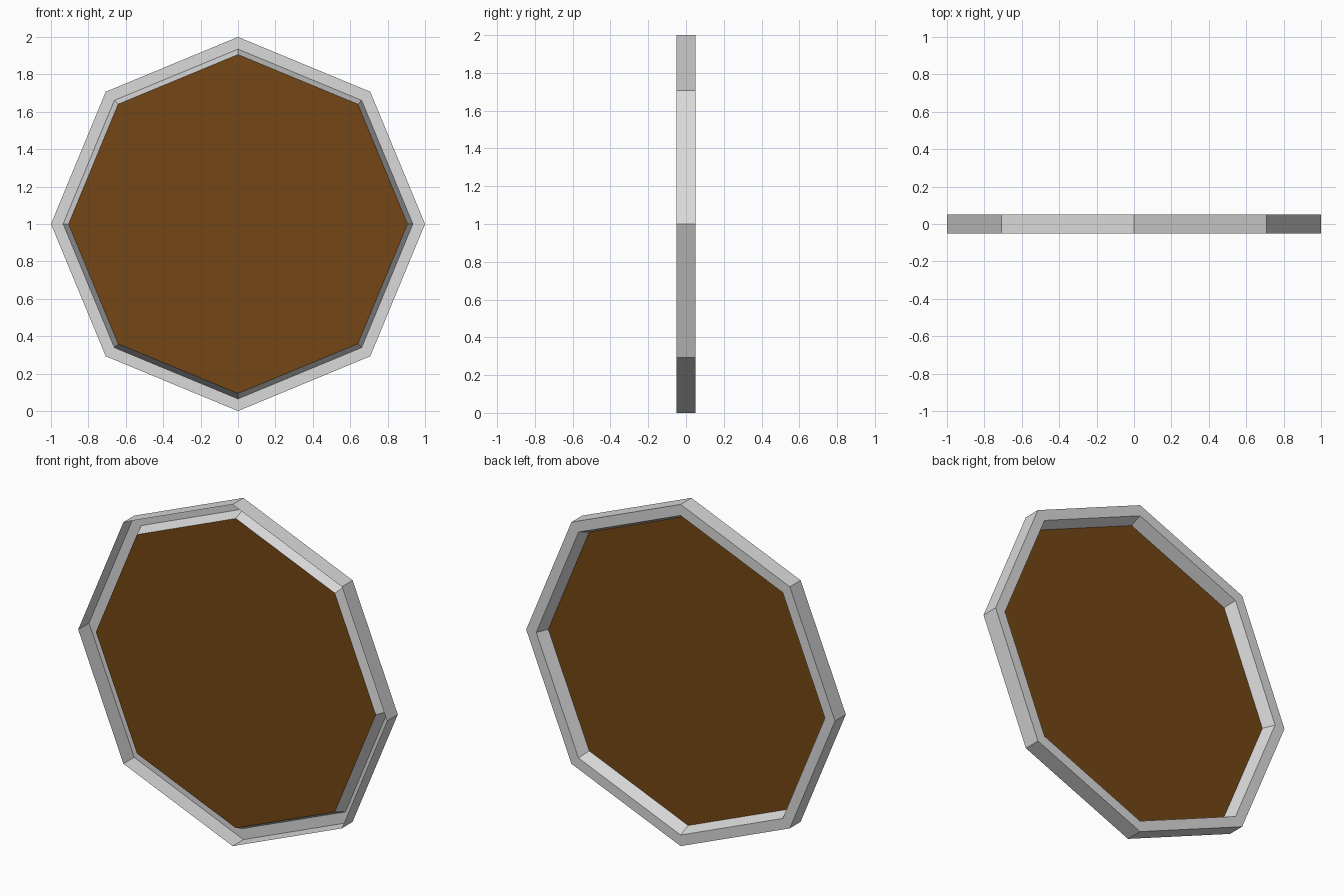
import bpy, bmesh, math

if "Cube" in bpy.data.objects:
    bpy.data.objects.remove(bpy.data.objects["Cube"])

SIDES, CENTRE_Z = 8, 1.0

def material(name, rgb):
    m = bpy.data.materials.new(name)
    m.diffuse_color = (*rgb, 1.0)
    m.use_nodes = True
    m.node_tree.nodes["Principled BSDF"].inputs["Base Color"].default_value = m.diffuse_color
    return m

def ring(bm, r, y):
    """Octagon of vertices in the xz plane, one corner pointing up."""
    return [bm.verts.new((r * math.cos(math.tau * i / SIDES), y,
                          CENTRE_Z + r * math.sin(math.tau * i / SIDES)))
            for i in range(SIDES)]

def finish(bm, name, mat):
    me = bpy.data.meshes.new(name)
    bm.to_mesh(me)
    bm.free()
    me.materials.append(mat)
    bpy.context.collection.objects.link(bpy.data.objects.new(name, me))

grey = material("frame grey", (0.7, 0.7, 0.7))
brown = material("panel brown", (0.175, 0.062, 0.0072))

# Frame: outer band, back rim and tapered inner wall; open at the front
bm = bmesh.new()
profile = [(1.0, -0.05), (1.0, 0.05), (0.935, 0.05), (0.906, -0.02)]
rings = [ring(bm, r, y) for r, y in profile]
for a, b in zip(rings, rings[1:]):
    for i in range(SIDES):
        j = (i + 1) % SIDES
        bm.faces.new((a[i], b[i], b[j], a[j]))
finish(bm, "octagonal_frame", grey)

# Panel: flat sheet closing the inner wall, facing the recessed back
bm = bmesh.new()
bm.faces.new(list(reversed(ring(bm, 0.906, -0.02))))
finish(bm, "panel", brown)
